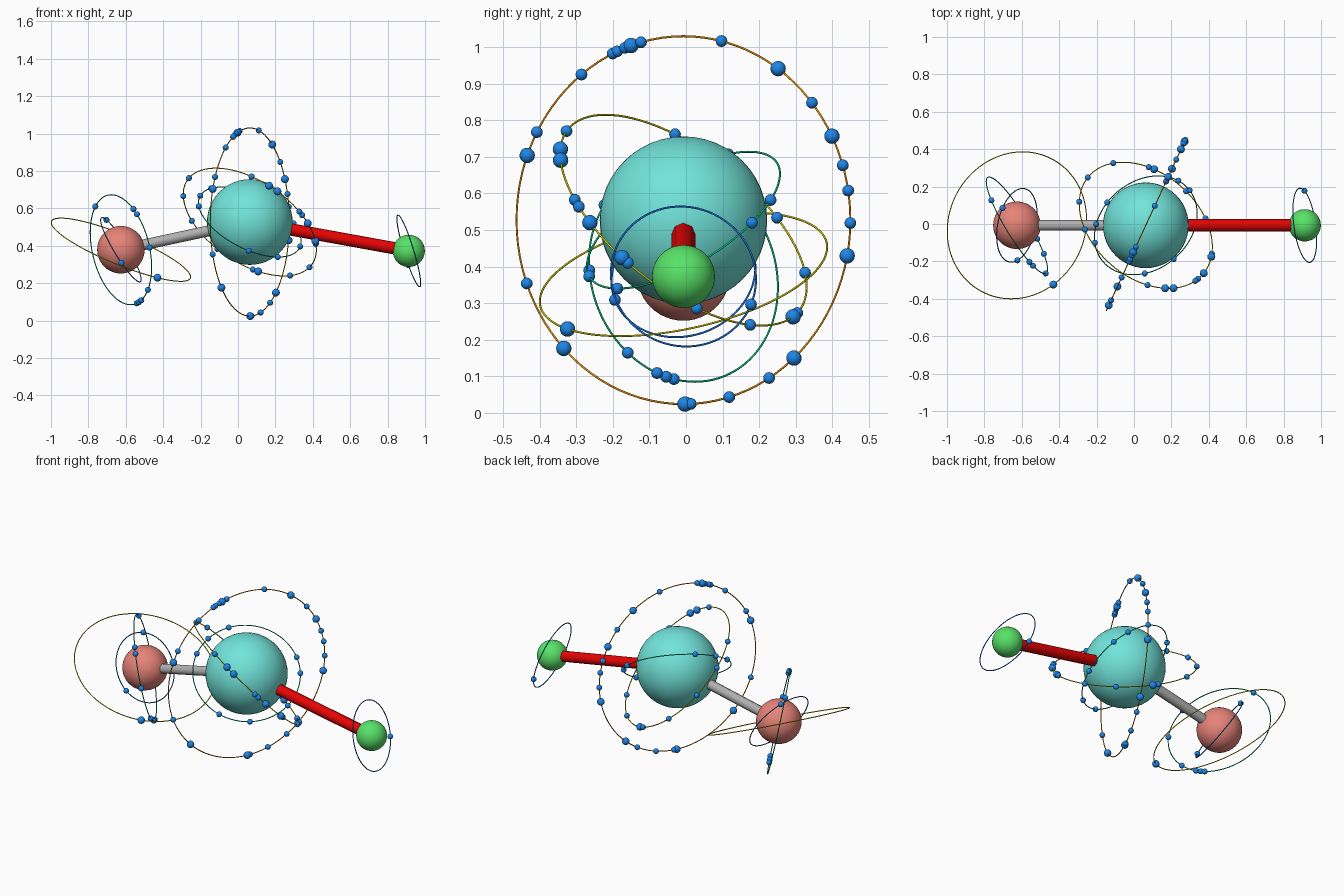
import bpy, bmesh
from math import sin, cos, radians
from mathutils import Vector, Matrix

old = bpy.data.objects.get("Cube")
if old:
    bpy.data.objects.remove(old)


def material(name, *rgb):
    # 0-255 display values turned into linear ones
    lin = [((c / 255 + 0.055) / 1.055) ** 2.4 if c > 10 else c / 3295 for c in rgb] + [1]
    m = bpy.data.materials.new(name)
    m.use_nodes = True
    m.diffuse_color = lin
    m.node_tree.nodes["Principled BSDF"].inputs["Base Color"].default_value = lin
    return m


turquoise = material("turquoise", 114, 228, 219)
salmon = material("salmon", 230, 131, 120)
green = material("green", 88, 226, 104)
red = material("red", 246, 4, 4)
grey = material("grey", 176, 176, 176)
bead_blue = material("bead blue", 30, 134, 232)
ring_blue = material("ring blue", 20, 108, 215)
ring_teal = material("ring teal", 0, 188, 128)
ring_olive = material("ring olive", 208, 198, 0)
ring_brown = material("ring brown", 226, 138, 0)


def finish(name, mat):
    ob = bpy.context.object
    ob.name = ob.data.name = name
    ob.data.materials.append(mat)
    bpy.ops.object.shade_smooth_by_angle(angle=radians(60))


def ball(name, centre, radius, mat):
    bpy.ops.mesh.primitive_uv_sphere_add(segments=48, ring_count=24, radius=radius, location=centre)
    finish(name, mat)


def rod(name, a, b, radius, mat):
    d = b - a
    bpy.ops.mesh.primitive_cylinder_add(vertices=8, radius=radius, depth=d.length,
                                        location=(a + b) / 2,
                                        rotation=d.to_track_quat('Z', 'Y').to_euler())
    finish(name, mat)


def orbit(name, centre, radius, normal, mat, small=(), large=()):
    """Thin ring, with beads at angles measured around the x axis from +y."""
    n = Vector(normal).normalized()
    bpy.ops.mesh.primitive_torus_add(major_segments=96, minor_segments=8, major_radius=radius,
                                     minor_radius=0.0028, location=centre,
                                     rotation=n.to_track_quat('Z', 'Y').to_euler())
    finish(name + "_ring", mat)
    bm = bmesh.new()
    for angles, size in ((small, 0.016), (large, 0.021)):
        for deg in angles:
            y, z = cos(radians(deg)), sin(radians(deg))
            p = Vector((-(n.y * y + n.z * z) / n.x, y, z)).normalized() * radius
            bmesh.ops.create_uvsphere(bm, u_segments=16, v_segments=10, radius=size,
                                      matrix=Matrix.Translation(centre + p))
    for f in bm.faces:
        f.smooth = True
    me = bpy.data.meshes.new(name + "_beads")
    bm.to_mesh(me)
    bm.free()
    me.materials.append(bead_blue)
    bpy.context.collection.objects.link(bpy.data.objects.new(name + "_beads", me))


# Spheres and the rods joining them
core = Vector((0.063, -0.007, 0.527))
right = Vector((-0.626, -0.007, 0.379))
left = Vector((0.913, -0.007, 0.373))
ball("central_sphere", core, 0.229, turquoise)
ball("right_sphere", right, 0.127, salmon)
ball("left_sphere", left, 0.086, green)
rod("right_rod", core, right, 0.029, grey)
rod("left_rod", core, left, 0.033, red)

# Orbits around the central sphere
orbit("central_outer", core, 0.503, (0.907, -0.42, 0), ring_brown,
      (78, 42.4, 19, 10.2, -1, -61.5, -75.5, -87.7, 202, 149, 125, 113, 111.5, 108.7, 103.4),
      (58, 29.5, -12.3, -51.3, -89.5, 227, 157.5, 106.7))
orbit("central_middle", core, 0.402, (0.465, 0.545, 0.697), ring_olive,
      (95.6, 142.7, 169.4, 172.7, 217.6, -81.4, -57.5, -39.2, -23.4, 1.5, 47.8),
      (150, 154, 181.5, 211.4, -41.4))
orbit("central_inner", core, 0.3, (0.404, -0.475, 0.782), ring_teal,
      (138, 87.6, 56, 13, -2.2, -83.6, 210.8, 226))

# Orbits around the right sphere
orbit("right_outer", right, 0.401, (0.37, -0.2, 0.905), ring_olive, (), (205.3,))
orbit("right_middle", right, 0.3, (0.833, 0.506, 0.2), ring_teal,
      (60, 132, 138.7, 177.6, 234.6, 255, 260.4, 264.8))
orbit("right_inner", right, 0.2, (0.84, -0.18, 0.51), ring_blue, (60, 200.5))

# Orbit around the left sphere
orbit("left_inner", left, 0.2, (0.945, 0.13, 0.29), ring_blue, (-22.5,))
